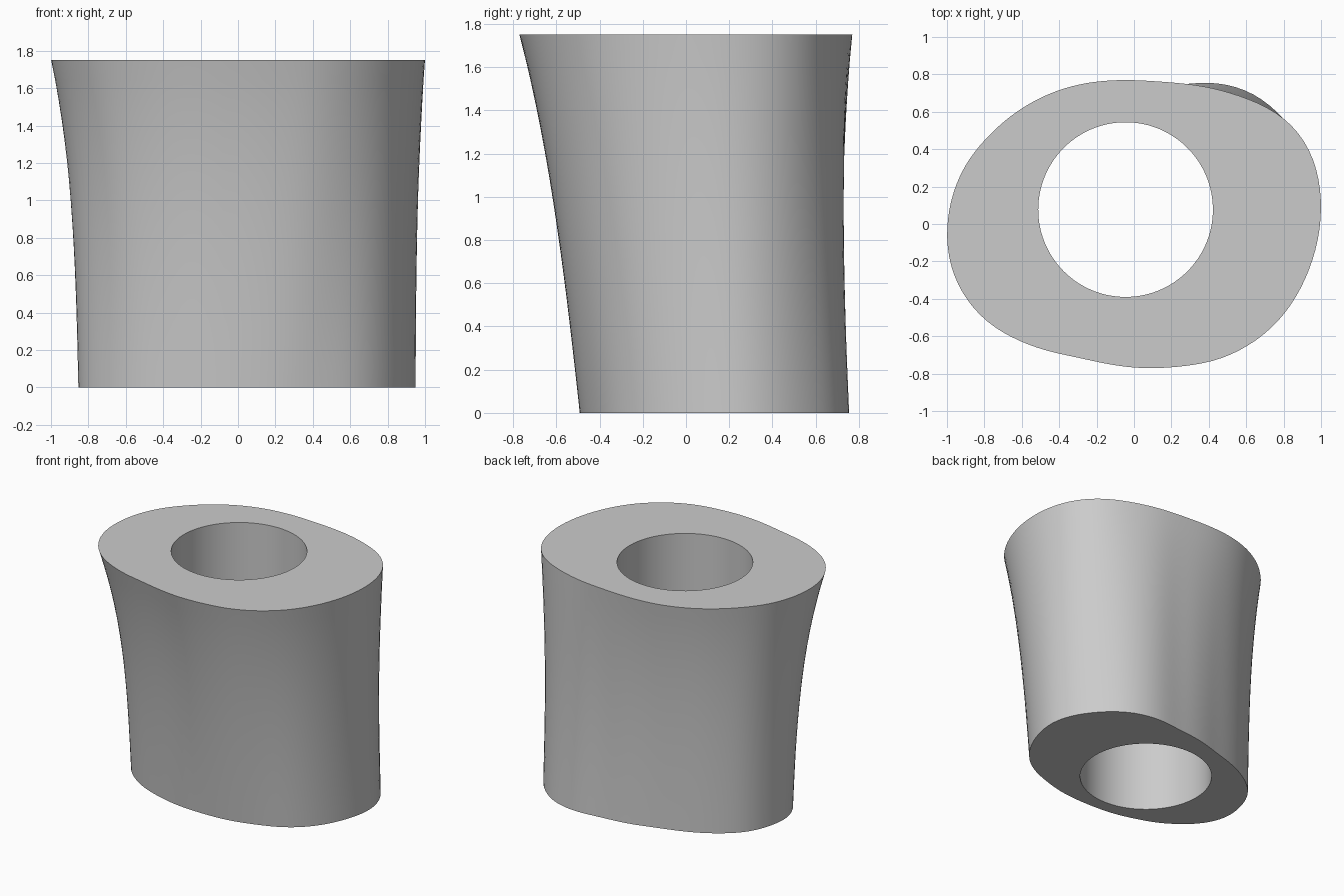
import bpy
import bmesh
import math
from mathutils import Vector

HEIGHT = 1.75
BORE_CENTRE = Vector((-0.045, 0.077))
BORE_RADIUS = 0.467
SEGMENTS = 120
LEVELS = 16
WAIST_SIDE = Vector((.65, .76))

# End outlines, anticlockwise
TOP = [(1, .07), (.965, .33), (.9, .46), (.81, .56), (.51, .7), (.19, .755),
       (-.07, .768), (-.4, .715), (-.73, .515), (-.925, .27), (-1, -.05),
       (-.957, -.29), (-.8, -.51), (-.555, -.647), (-.26, -.72), (.19, -.765),
       (.49, -.71), (.765, -.525), (.925, -.27)]
BOTTOM = [(.925, .05), (.955, .25), (.885, .45), (.8, .56), (.65, .69), (.43, .755),
          (.2, .735), (-.15, .675), (-.35, .615), (-.595, .5), (-.76, .355),
          (-.84, .16), (-.855, 0), (-.775, -.18), (-.61, -.325), (-.324, -.445),
          (.03, -.49), (.406, -.44), (.7, -.31), (.845, -.14)]


def direction(index):
    angle = math.tau * index / SEGMENTS
    return Vector((math.cos(angle), math.sin(angle)))


def smooth_outline(points):
    """Resample an outline at even angles around the bore."""
    polar = []
    for point in points:
        offset = Vector(point) - BORE_CENTRE
        polar.append((math.atan2(offset.y, offset.x) % math.tau, offset.length))
    polar.sort()
    count = len(polar)

    def knot(i):
        angle, radius = polar[i % count]
        return angle + math.tau * (i // count), radius

    def slope(i):
        (a, r), (b, s) = knot(i - 1), knot(i + 1)
        return (s - r) / (b - a)

    radii = []
    for index in range(SEGMENTS):
        angle = math.tau * index / SEGMENTS
        i = next(k for k in range(-1, count) if knot(k)[0] <= angle < knot(k + 1)[0])
        (a, r), (b, s) = knot(i), knot(i + 1)
        span = b - a
        t = (angle - a) / span
        ease = t * t * (3 - 2 * t)
        radii.append(r + (s - r) * ease
                     + span * t * (1 - t) * ((1 - t) * slope(i) - t * slope(i + 1)))
    for _ in range(5):
        radii = [(radii[k - 1] + 2 * radii[k] + radii[(k + 1) % SEGMENTS]) / 4
                 for k in range(SEGMENTS)]
    return [BORE_CENTRE + direction(k) * radius for k, radius in enumerate(radii)]


def wall_point(k, u):
    """Blend the two ends; the flare is straighter on the front and left."""
    side = direction(k)
    straight = .25 + .37 * max(0, -side.y) + .4 * max(0, side.x)
    flare = straight * u + (1 - straight) * u ** 3
    waist = .025 * math.sin(math.pi * u) * max(0, side.dot(WAIST_SIDE)) ** 4
    return bottom[k].lerp(top[k], flare) - side * waist


def bridge(bm, first, second):
    for k in range(SEGMENTS):
        n = (k + 1) % SEGMENTS
        bm.faces.new((first[k], first[n], second[n], second[k]))


cube = bpy.data.objects.get("Cube")
if cube:
    bpy.data.objects.remove(cube, do_unlink=True)

bm = bmesh.new()
top, bottom = smooth_outline(TOP), smooth_outline(BOTTOM)

# Flared outer wall, as a loop of rings from the bottom up
rings = []
for level in range(LEVELS + 1):
    u = level / LEVELS
    rings.append([bm.verts.new((*wall_point(k, u), HEIGHT * u))
                  for k in range(SEGMENTS)])

# Straight round bore, back down to the start
for z in (HEIGHT, 0):
    rings.append([bm.verts.new((*(BORE_CENTRE + direction(k) * BORE_RADIUS), z))
                  for k in range(SEGMENTS)])

for k, ring in enumerate(rings):
    bridge(bm, ring, rings[(k + 1) % len(rings)])
bmesh.ops.recalc_face_normals(bm, faces=bm.faces)

mesh = bpy.data.meshes.new("hollow_sleeve")
bm.to_mesh(mesh)
bm.free()
sleeve = bpy.data.objects.new("hollow_sleeve", mesh)
bpy.context.collection.objects.link(sleeve)

# Plain grey material
grey = bpy.data.materials.new("light_grey")
grey.use_nodes = True
colour = (0.6, 0.6, 0.6, 1)
grey.diffuse_color = colour
grey.node_tree.nodes["Principled BSDF"].inputs["Base Color"].default_value = colour
mesh.materials.append(grey)

# Smooth walls, sharp rims
bpy.ops.object.select_all(action='DESELECT')
sleeve.select_set(True)
bpy.context.view_layer.objects.active = sleeve
bpy.ops.object.shade_smooth_by_angle(angle=math.radians(35))
